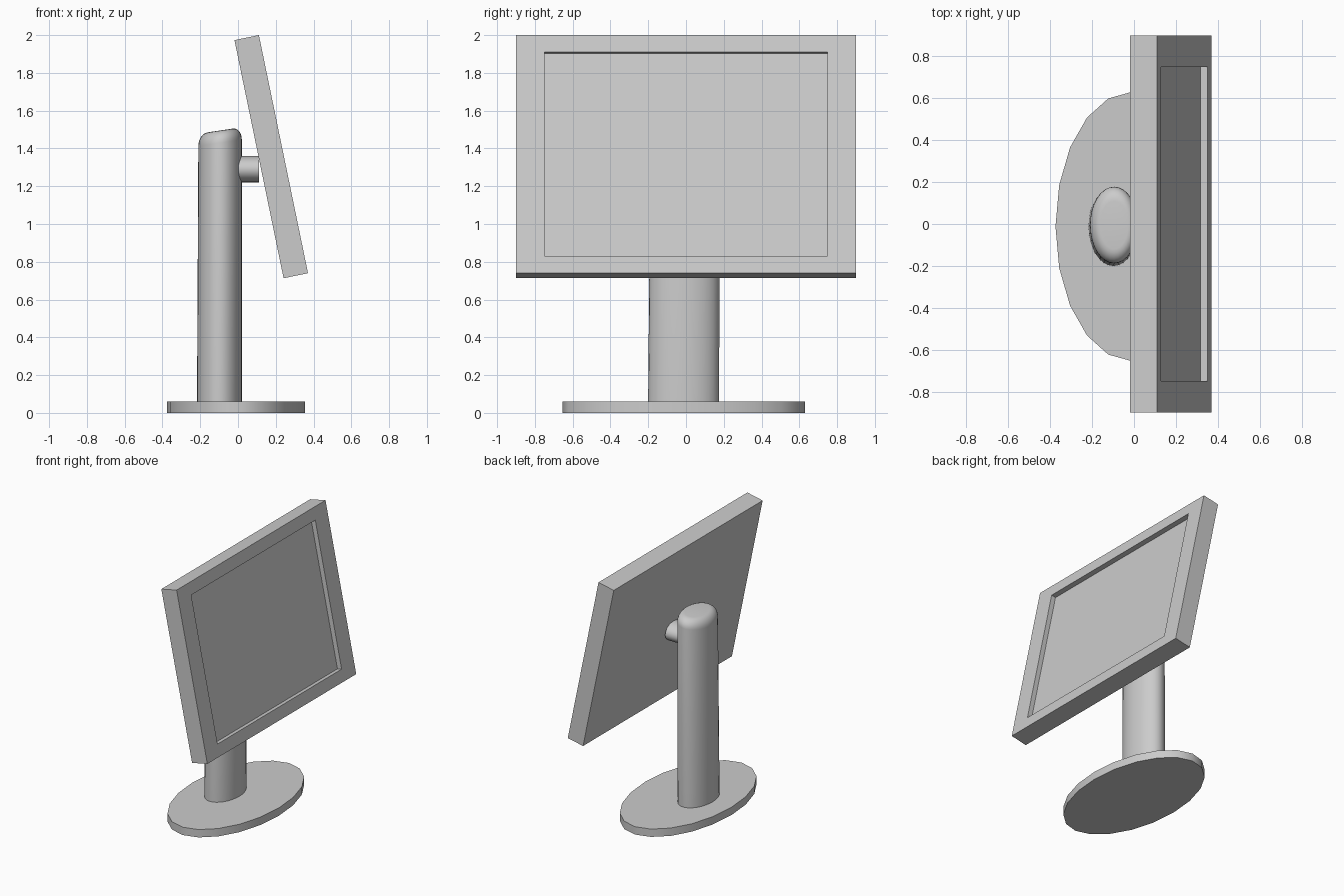
import bpy, bmesh
from math import sin, cos, pi, radians

if "Cube" in bpy.data.objects:
    bpy.data.objects.remove(bpy.data.objects["Cube"])


def loft(name, rings, smooth=True):
    """Skin a stack of equal-length vertex rings and cap both ends."""
    bm = bmesh.new()
    loops = [[bm.verts.new(p) for p in ring] for ring in rings]
    n = len(loops[0])
    for a, b in zip(loops, loops[1:]):
        for i in range(n):
            j = (i + 1) % n
            bm.faces.new((a[i], a[j], b[j], b[i]))
    bm.faces.new(loops[0][::-1])
    bm.faces.new(loops[-1])
    bmesh.ops.recalc_face_normals(bm, faces=bm.faces)
    mesh = bpy.data.meshes.new(name)
    bm.to_mesh(mesh)
    bm.free()
    ob = bpy.data.objects.new(name, mesh)
    bpy.context.collection.objects.link(ob)
    if smooth:
        bpy.ops.object.select_all(action='DESELECT')
        ob.select_set(True)
        bpy.context.view_layer.objects.active = ob
        bpy.ops.object.shade_smooth_by_angle(angle=radians(35))
    return ob


def ellipse(n, cx, cy, rx, ry, z, slope=0.0):
    """Ring around z, optionally tilted so it rises towards +x."""
    ring = []
    for i in range(n):
        a = 2 * pi * i / n
        x, y = rx * cos(a), ry * sin(a)
        ring.append((cx + x, cy + y, z + slope * x))
    return ring


def rect(x, hy, hz):
    return [(x, -hy, -hz), (x, hy, -hz), (x, hy, hz), (x, -hy, hz)]


# Oval foot
loft("base", [ellipse(20, -0.01, -0.012, 0.365, 0.643, z) for z in (0, 0.06)])

# Oval column with a rounded, slanted top
N = 32
rings = [ellipse(N, -0.098, -0.0125, 0.119, 0.188, 0.055)]
for k in range(7):
    t = k / 6 * pi / 2
    s = 1 - cos(t)
    rings.append(ellipse(N, -0.095, -0.005, 0.115 - 0.048 * s,
                         0.183 - 0.068 * s, 1.43 + 0.065 * sin(t), 0.15))
loft("column", rings)

# Oval connector between the column and the screen
arm = [[(x, -0.005 + 0.1 * cos(2 * pi * i / 24), 1.29 + 0.07 * sin(2 * pi * i / 24))
        for i in range(24)] for x in (-0.05, 0.11)]
loft("connector", arm)

# Tilted screen housing with a recessed display
T, HY, HZ = 0.066, 0.9, 0.6435
screen = loft("screen", [rect(-T, HY, HZ), rect(T, HY, HZ),
                         rect(T, 0.75, HZ - 0.092),
                         rect(T - 0.036, 0.75, HZ - 0.092)], smooth=False)
screen.rotation_euler = (0, radians(-11.66), 0)
screen.location = (0.176, 0, 1.3565)
